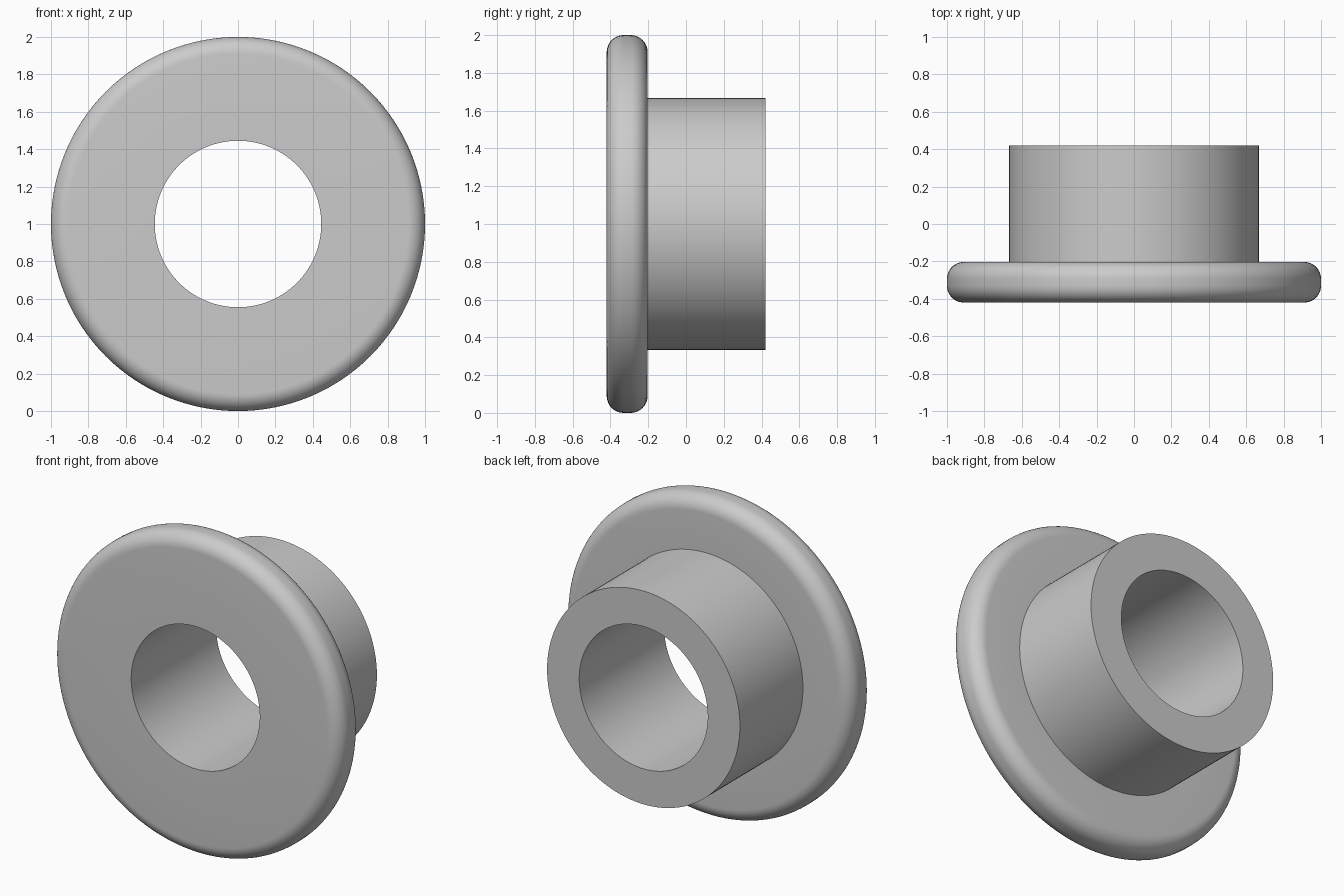
import bpy, bmesh
from math import sin, cos, pi, radians
from mathutils import Matrix, Vector

if "Cube" in bpy.data.objects:
    bpy.data.objects.remove(bpy.data.objects["Cube"])

SEGMENTS = 128
BORE, BARREL, FLANGE = 0.445, 0.667, 1.0
FRONT, STEP, BACK = -0.42, -0.203, 0.42
FILLET = 0.09


def arc(r, y, start, steps=10):
    """Quarter-circle of (radius, y) points."""
    return [(r + FILLET * cos(start + pi / 2 * i / steps),
             y + FILLET * sin(start + pi / 2 * i / steps)) for i in range(steps + 1)]


# Closed half-section: bore, rounded flange rim, barrel
profile = [(BORE, FRONT)]
profile += arc(FLANGE - FILLET, FRONT + FILLET, -pi / 2)
profile += arc(FLANGE - FILLET, STEP - FILLET, 0)
profile += [(BARREL, STEP), (BARREL, BACK), (BORE, BACK)]

# Revolve the section around the y axis at z = 1
bm = bmesh.new()
rings = []
for i in range(SEGMENTS):
    a = 2 * pi * i / SEGMENTS
    rings.append([bm.verts.new((r * cos(a), y, 1 + r * sin(a))) for r, y in profile])
n = len(profile)
for i in range(SEGMENTS):
    a, b = rings[i], rings[(i + 1) % SEGMENTS]
    for j in range(n):
        k = (j + 1) % n
        bm.faces.new((a[j], a[k], b[k], b[j]))
bmesh.ops.recalc_face_normals(bm, faces=bm.faces)

mesh = bpy.data.meshes.new("flanged_bushing")
bm.to_mesh(mesh)
bm.free()
bushing = bpy.data.objects.new("flanged_bushing", mesh)
bpy.context.collection.objects.link(bushing)

# Smooth curved surfaces, keep the bore and barrel edges crisp
bpy.context.view_layer.objects.active = bushing
bushing.select_set(True)
bpy.ops.object.shade_smooth_by_angle(angle=radians(30))
